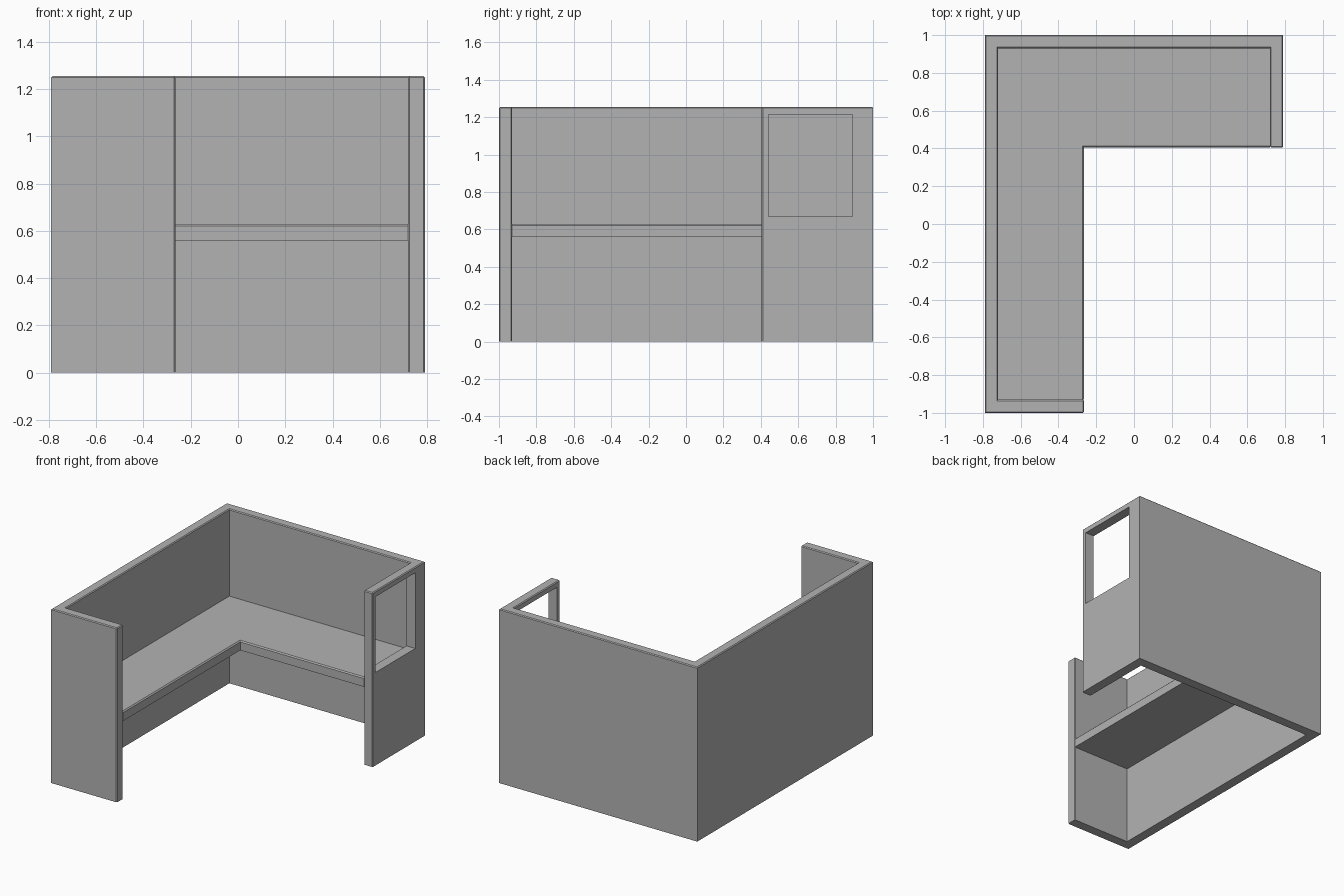
import bpy
import bmesh

if "Cube" in bpy.data.objects:
    bpy.data.objects.remove(bpy.data.objects["Cube"], do_unlink=True)

X, Y, H, T = 0.79, 1.0, 1.255, 0.07     # outer half sizes, height, wall thickness
END_X, END_Y = -0.265, 0.405            # free ends of the two side wings
DESK_LOW, DESK_TOP = 0.56, 0.628

grey = bpy.data.materials.new("plain grey")
grey.use_nodes = True
grey.diffuse_color = (0.45, 0.45, 0.45, 1)
grey.node_tree.nodes["Principled BSDF"].inputs["Base Color"].default_value = (0.45, 0.45, 0.45, 1)


def extrude_outline(name, outline, low, high, wants_bevel, width):
    """Extrude a plan outline upward and chamfer the edges picked by the rule."""
    bm = bmesh.new()
    base = bm.faces.new([bm.verts.new((x, y, low)) for x, y in outline])
    top = bmesh.ops.extrude_face_region(bm, geom=[base])["geom"]
    for v in top:
        if isinstance(v, bmesh.types.BMVert):
            v.co.z = high
    bmesh.ops.recalc_face_normals(bm, faces=bm.faces)
    edges = [e for e in bm.edges if wants_bevel(e.verts[0].co, e.verts[1].co)]
    bmesh.ops.bevel(bm, geom=edges, offset=width, segments=1, affect='EDGES')
    mesh = bpy.data.meshes.new(name)
    bm.to_mesh(mesh)
    bm.free()
    mesh.materials.append(grey)
    obj = bpy.data.objects.new(name, mesh)
    bpy.context.collection.objects.link(obj)
    return obj


def is_wing_end(p):
    return (abs(p.x - END_X) < 1e-4 and p.y < -0.5) or (abs(p.y - END_Y) < 1e-4 and p.x > 0.5)


def wall_edge(a, b):
    on_top = min(a.z, b.z) > H - 1e-4
    upright = abs(a.z - b.z) > 0.1
    return on_top or (upright and is_wing_end(a))


# Surrounding partition wall, open at the front right
walls = extrude_outline("partition_walls", [
    (END_X, -Y), (END_X, -Y + T), (-X + T, -Y + T), (-X + T, Y - T),
    (X - T, Y - T), (X - T, END_Y), (X, END_Y), (X, Y), (-X, Y), (-X, -Y),
], 0, H, wall_edge, 0.006)

# Window opening through the short wing
cutter = extrude_outline("window_cutter", [
    (X - 0.2, 0.44), (X + 0.2, 0.44), (X + 0.2, 0.89), (X - 0.2, 0.89),
], 0.67, 1.215, lambda a, b: False, 0.006)
cutter.hide_render = True
cutter.hide_viewport = True
cutter.display_type = 'WIRE'
window = walls.modifiers.new("window", 'BOOLEAN')
window.operation = 'DIFFERENCE'
window.solver = 'EXACT'
window.object = cutter


# L-shaped worktop with a chamfered front edge
def desk_edge(a, b):
    on_top = min(a.z, b.z) > DESK_TOP - 1e-4
    along_x = abs(a.y - END_Y) < 1e-4 and abs(b.y - END_Y) < 1e-4
    along_y = abs(a.x - END_X) < 1e-4 and abs(b.x - END_X) < 1e-4
    return on_top and (along_x or along_y)


extrude_outline("worktop", [
    (-X + T, -Y + T), (END_X, -Y + T), (END_X, END_Y),
    (X - T, END_Y), (X - T, Y - T), (-X + T, Y - T),
], DESK_LOW, DESK_TOP, desk_edge, 0.008)
